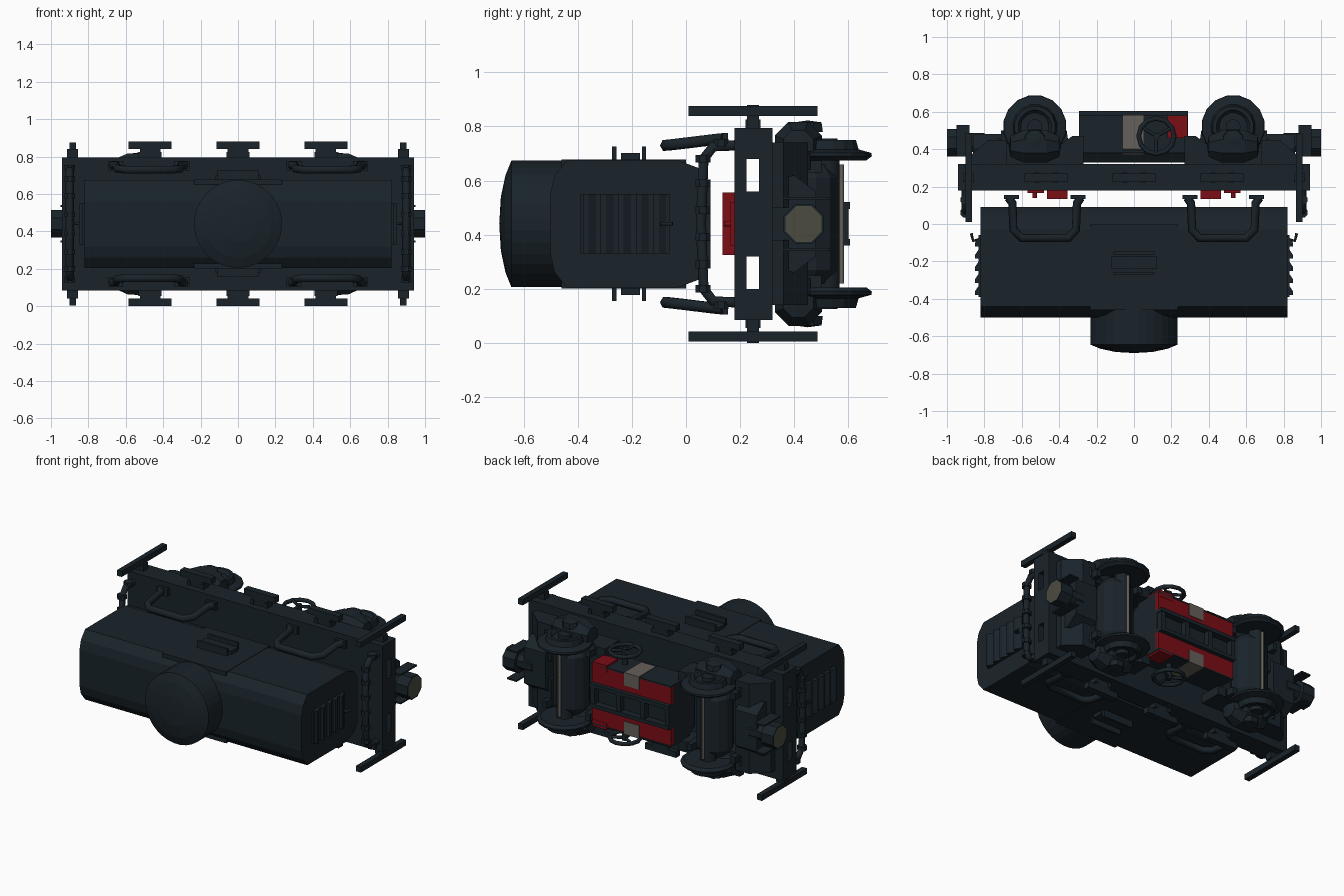
import bpy, bmesh, math
from mathutils import Vector, Matrix

if "Cube" in bpy.data.objects:
    bpy.data.objects.remove(bpy.data.objects["Cube"])

ZC = 0.44  # height of the symmetry plane; meshes are built relative to it


def material(name, col):
    m = bpy.data.materials.new(name)
    m.diffuse_color = (*col, 1)
    m.use_nodes = True
    m.node_tree.nodes["Principled BSDF"].inputs["Base Color"].default_value = m.diffuse_color
    return m


DARK = material("dark_steel", (0.010, 0.017, 0.023))
RED = material("red_paint", (0.2, 0.004, 0.008))
TAN = material("bare_metal", (0.13, 0.115, 0.1))
LENS = material("dull_lens", (0.07, 0.07, 0.05))


def finish(name, bm, mat, mirror):
    bmesh.ops.recalc_face_normals(bm, faces=bm.faces)
    me = bpy.data.meshes.new(name)
    bm.to_mesh(me)
    bm.free()
    ob = bpy.data.objects.new(name, me)
    bpy.context.collection.objects.link(ob)
    ob.location.z = ZC
    me.materials.append(mat)
    if mirror:
        mod = ob.modifiers.new("mirror", 'MIRROR')
        mod.use_axis = ('X' in mirror, False, 'Z' in mirror)
        mod.use_mirror_merge = False
    return ob


def box(name, x, y, z, mat=DARK, mirror=""):
    bm = bmesh.new()
    bmesh.ops.create_cube(bm, size=1)
    for v in bm.verts:
        v.co = Vector([(a + b) / 2 + c * (b - a) for (a, b), c in zip((x, y, z), v.co)])
    return finish(name, bm, mat, mirror)


def lathe(name, center, axis, profile, n=16, mat=DARK, mirror=""):
    """Spin (radius, offset) pairs about an axis through center."""
    bm = bmesh.new()
    vs = [bm.verts.new((r, 0, h)) for r, h in profile]
    es = [bm.edges.new(p) for p in zip(vs, vs[1:])]
    bmesh.ops.spin(bm, geom=vs + es, cent=(0, 0, 0), axis=(0, 0, 1),
                   angle=math.tau, steps=n, use_duplicate=False)
    bmesh.ops.remove_doubles(bm, verts=bm.verts, dist=1e-4)
    rot = Vector((0, 0, 1)).rotation_difference(Vector(axis)).to_matrix().to_4x4()
    half = Matrix.Rotation(math.pi / n, 4, 'Z')
    bm.transform(Matrix.Translation(center) @ rot @ half)
    return finish(name, bm, mat, mirror)


def prism(name, profile, axis, lo, hi, mat=DARK, mirror=""):
    """Extrude an outline: axis X uses (y, z), axis Z uses (x, y)."""
    bm = bmesh.new()
    at = lambda p, d: (d, *p) if axis == 'X' else (*p, d)
    f = bm.faces.new([bm.verts.new(at(p, lo)) for p in profile])
    g = bmesh.ops.extrude_face_region(bm, geom=[f])["geom"]
    if f.is_valid and len(f.edges) and all(len(e.link_faces) < 2 for e in f.edges):
        bm.faces.new(list(f.verts)[::-1])
    move = Vector((hi - lo, 0, 0) if axis == 'X' else (0, 0, hi - lo))
    bmesh.ops.translate(bm, verts=[v for v in g if isinstance(v, bmesh.types.BMVert)], vec=move)
    return finish(name, bm, mat, mirror)


def tube(name, pts, r, mirror="", mat=DARK, cyclic=False):
    cu = bpy.data.curves.new(name, 'CURVE')
    cu.dimensions = '3D'
    cu.bevel_depth, cu.bevel_resolution, cu.use_fill_caps = r, 1, True
    s = cu.splines.new('POLY')
    s.points.add(len(pts) - 1)
    for p, q in zip(s.points, pts):
        p.co = (*q, 1)
    s.use_cyclic_u = cyclic
    tmp = bpy.data.objects.new(name + "_path", cu)
    bm = bmesh.new()
    bm.from_mesh(tmp.to_mesh())
    tmp.to_mesh_clear()
    bpy.data.objects.remove(tmp)
    return finish(name, bm, mat, mirror)


# Tank with chamfered section, dome and hatch knob
half = [(-.50, .12), (-.485, .18), (-.44, .235), (-.03, .235), (.05, .205), (.09, .15)]
prism("tank_body", half + [(y, -w) for y, w in half[::-1]], 'X', -.82, .82)
box("dome_saddle", (-.235, .235), (-.46, 0), (-.238, .238))
lathe("dome", (0, -.40, 0), (0, -1, 0),
      [(.235, 0), (.235, .245), (.18, .267), (.10, .284), (0, .29)], 32)
knob = box("dome_knob", (-.035, .035), (-.035, .035), (-.01, .01))
knob.rotation_euler = (math.pi / 2, math.pi / 4, 0)
knob.location = (0, -.678, ZC)

# Side steps on the tank
box("tank_step", (-.12, .12), (-.24, -.17), (.235, .262), mirror="Z")
for y in (-.265, -.155):
    box("step_bar", (-.11, .11), (y - .008, y + .008), (.23, .285), mirror="Z")

# Louvres on both tank ends
box("louvre_panel", (.82, .832), (-.39, -.06), (-.11, .11), mirror="X")
for i in range(5):
    y = -.38 + i * .065
    prism("louvre_slat", [(.83, y), (.85, y), (.85, y + .02), (.83, y + .05)], 'Z', -.11, .11, mirror="X")
tube("louvre_hook", [(.82, -.08, 0), (.86, -.09, 0), (.87, -.05, 0)], .008, "X")

# Hollow frame: two decks, side sills and centre sill
box("frame_top_deck", (-.94, .94), (.18, .224), (-.355, .355))
box("frame_bottom_deck", (-.94, .94), (.27, .32), (-.355, .355))
box("frame_side_sill", (-.94, .94), (.18, .32), (.24, .355), mirror="Z")
box("frame_centre_sill", (-.94, .94), (.18, .32), (-.12, .12))

# Red saddles between frame and tank
box("tank_saddle", (.355, .465), (.135, .185), (-.115, .115), RED, "X")
box("saddle_bolt_plate", (.48, .57), (.165, .185), (-.08, .08), RED, "X")
tube("saddle_bolt", [(.53, .14, 0), (.53, .18, 0)], .012, "X", RED)

# Side handrails, rounded U shapes
tube("side_handrail", [(.285, .14, .315), (.305, .11, .312), (.31, -.03, .295), (.35, -.075, .29),
                       (.60, -.075, .29), (.645, -.03, .295), (.65, .11, .312), (.67, .14, .315)], .023, "XZ")
for x in (.30, .655):
    box("handrail_foot", (x - .04, x + .04), (.135, .155), (.285, .335), mirror="XZ")

# End handrails across the deck
tube("end_handrail", [(.90, .18, .29), (.90, .10, .285), (.90, .065, .24), (.90, .055, 0),
                      (.90, .065, -.24), (.90, .10, -.285), (.90, .18, -.29)], .022, "X")
for w in (.05, .15, .24, .30):
    lathe("rail_collar", (.90, .062 if w < .3 else .13, w), (0, 0, 1),
          [(0, -.014), (.03, -.014), (.03, .014), (0, .014)], 8, mirror="XZ")

# Brackets on the frame sides, corner boards
for x in (0, .47):
    m = "Z" if x == 0 else "XZ"
    box("bracket_stem", (x - .055, x + .055), (.225, .27), (.355, .41), mirror=m)
    box("bracket_cap", (x - .115, x + .115), (.225, .27), (.40, .44), mirror=m)
    for s in (-.05, .05):
        box("bracket_rib", (x + s - .012, x + s + .012), (.22, .275), (.355, .385), mirror=m)
box("corner_board", (.865, .90), (.01, .485), (.398, .435), mirror="XZ")
box("corner_board_foot", (.855, .915), (.225, .27), (.35, .40), mirror="XZ")

# Wheelsets: flanged wheels, central drum, polished rod
lathe("wheel", (.53, .52, 0), (0, 0, 1),
      [(0, .235), (.15, .235), (.17, .25), (.168, .262), (.12, .275), (.11, .31),
       (.09, .31), (.075, .29), (.04, .29), (.04, .315), (0, .315)], 16, mirror="XZ")
lathe("axle_drum", (.53, .45, 0), (0, 0, 1),
      [(0, -.22), (.08, -.22), (.115, -.17), (.115, .17), (.08, .22), (0, .22)], 12, mirror="X")
tube("axle", [(.53, .52, -.24), (.53, .52, .24)], .055, "X")
tube("polished_rod", [(.53, .575, -.22), (.53, .575, .22)], .01, "X", TAN)

# Bogie side frames with rounded axle boxes and brake gear
prism("bogie_side_frame", [(.27, .32), (.86, .32), (.78, .40), (.72, .46), (.66, .42),
                           (.40, .42), (.33, .47), (.27, .47)], 'Z', .20, .26, mirror="XZ")
lathe("axle_box", (.53, .415, .29), (1, 0, 0),
      [(0, -.14), (.06, -.13), (.094, -.06), (.094, .06), (.06, .13), (0, .14)], 8, mirror="XZ")
lathe("axle_cap", (.53, .45, .36), (0, 0, 1), [(.06, -.02), (.055, .015), (0, .022)], 8, mirror="XZ")
for s in (-.16, .16):
    prism("brake_shoe", [(.53 + s - .03, .36), (.53 + s + .03, .36), (.53 + s + .02, .50),
                         (.53 + s - .01, .50)], 'Z', .19, .235, mirror="XZ")

# End headstocks and couplers
prism("headstock", [(.32, -.16), (.40, -.18), (.48, -.12), (.48, .12), (.40, .18), (.32, .16)],
      'X', .70, .86, mirror="X")
prism("headstock_wing", [(.68, .32), (.88, .32), (.88, .36), (.78, .45), (.68, .45)],
      'Z', .06, .30, mirror="XZ")
lathe("coupler", (.85, .435, 0), (1, 0, 0), [(0, -.05), (.055, -.05), (.055, .06), (.08, .06), (.08, .149), (.07, .149)],
      8, mirror="X")
lathe("coupler_face", (.85, .435, 0), (1, 0, 0), [(.072, .149), (0, .15)], 8, LENS, "X")
box("coupler_plate", (.88, .95), (.36, .53), (.09, .10), mirror="XZ")

# Central motor casing with red bands between dark edges
case = [(.33, -.15), (.40, -.20), (.52, -.20), (.56, -.19), (.56, .19), (.52, .20), (.40, .20), (.33, .15)]
prism("motor_casing", case, 'X', -.295, .29)
box("motor_band", (-.295, .29), (.55, .578), (.08, .193), RED, "Z")
box("motor_edge", (-.295, .29), (.38, .58), (.193, .202), DARK, "Z")
box("motor_recess_rail", (-.295, .29), (.55, .605), (.055, .08), DARK, "Z")
for x in (-.28, -.1, .08, .27):
    box("motor_rib", (x - .015, x + .015), (.555, .60), (-.06, .06))
prism("metal_strap", [(.35, .16), (.40, .206), (.583, .206), (.583, .12), (.35, .12)],
      'X', -.06, .05, TAN, "Z")
box("control_box", (.18, .285), (.46, .58), (.17, .215), RED, "Z")

# Handwheels on both sides of the motor
ring = [(.12 + .095 * math.cos(a * math.tau / 12), .47 + .095 * math.sin(a * math.tau / 12), .29) for a in range(12)]
tube("handwheel_rim", ring, .013, "Z", cyclic=True)
for k in range(3):
    a = math.tau * k / 3 + .5
    tube("handwheel_spoke", [(.12, .47, .29), (.12 + .095 * math.cos(a), .47 + .095 * math.sin(a), .29)], .01, "Z")
tube("handwheel_shaft", [(.12, .47, .18), (.12, .47, .305)], .02, "Z")
